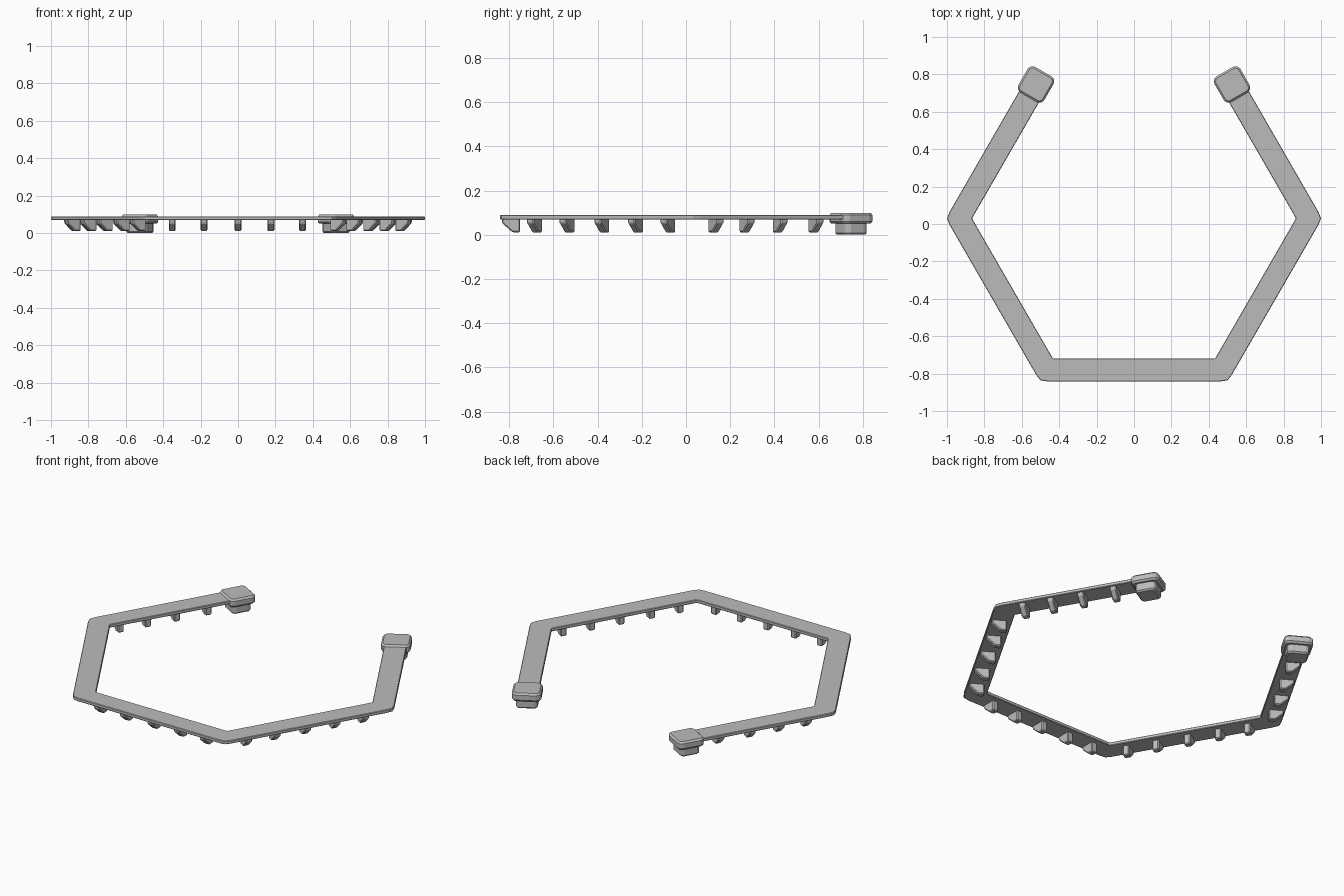
import bpy, bmesh
from math import radians, sin, cos
from mathutils import Matrix, Vector

cube = bpy.data.objects.get("Cube")
if cube:
    bpy.data.objects.remove(cube)

gray = bpy.data.materials.new("plain gray")
gray.use_nodes = True
gray.diffuse_color = (0.5, 0.5, 0.5, 1)
gray.node_tree.nodes["Principled BSDF"].inputs["Base Color"].default_value = gray.diffuse_color

CENTRE = Vector((0, 0.03, 0))
MID_RADIUS = 0.812


def polar(radius, degrees):
    a = radians(degrees)
    return CENTRE + Vector((radius * cos(a), radius * sin(a), 0))


def prism(name, outline, direction, bevel, matrix=Matrix()):
    """Extrude a closed outline along a direction and chamfer its sharp edges."""
    bm = bmesh.new()
    face = bm.faces.new([bm.verts.new(p) for p in outline])
    top = bmesh.ops.extrude_face_region(bm, geom=[face])["geom"]
    bmesh.ops.translate(bm, vec=direction,
                        verts=[g for g in top if isinstance(g, bmesh.types.BMVert)])
    bmesh.ops.recalc_face_normals(bm, faces=bm.faces)
    mesh = bpy.data.meshes.new(name)
    bm.to_mesh(mesh)
    bm.free()
    mesh.materials.append(gray)
    obj = bpy.data.objects.new(name, mesh)
    obj.matrix_world = matrix
    bpy.context.collection.objects.link(obj)
    mod = obj.modifiers.new("chamfer", "BEVEL")
    mod.width = bevel
    mod.segments = 1
    mod.limit_method = "ANGLE"
    mod.angle_limit = radians(40)


def arm_frame(degrees):
    """Local x runs clockwise along the arm, local y points outwards."""
    return Matrix.Translation(CENTRE) @ Matrix.Rotation(radians(degrees - 90), 4, "Z")


def chamfered_square(sx, sy, cut, z):
    x, y = sx / 2, sy / 2
    return [(x, y - cut, z), (x - cut, y, z), (cut - x, y, z), (-x, y - cut, z),
            (-x, cut - y, z), (cut - x, -y, z), (x - cut, -y, z), (x, cut - y, z)]


# Flat open hexagonal band with blunted outer corners
END = 0.36
left_end, right_end = arm_frame(30), arm_frame(150)
outline = [left_end @ Vector((-END, 0.872, 0))]
for corner in (0, -60, -120, -180):
    outline += [polar(0.987, corner + 2), polar(1.0, corner), polar(0.987, corner - 2)]
outline += [right_end @ Vector((END, 0.872, 0)), right_end @ Vector((END, 0.75, 0))]
outline += [polar(0.866, corner) for corner in (-180, -120, -60, 0)]
outline.append(left_end @ Vector((-END, 0.75, 0)))
prism("band", [p + Vector((0, 0, 0.069)) for p in outline], (0, 0, 0.02), 0.003)

# Clip feet under every arm: slanted outside, upright inside
PROFILE = [(0.862, 0.075), (0.862, 0.053), (0.815, 0.011), (0.781, 0.011), (0.781, 0.075)]
WIDTH = 0.036
FULL = (-0.352, -0.182, 0, 0.176, 0.345)
SHORT = (-0.352, -0.19, -0.017, 0.17)


def clips(name, degrees, offsets, side):
    for i, s in enumerate(offsets, 1):
        x = s * side - WIDTH / 2
        prism(f"{name}_clip_{i}", [(x, r, z) for r, z in PROFILE],
              (WIDTH, 0, 0), 0.005, arm_frame(degrees))


clips("front", -90, FULL, -1)
clips("left_front", -30, FULL, -1)
clips("right_front", 210, FULL, 1)
clips("left_back", 30, SHORT, -1)
clips("right_back", 150, SHORT, 1)

# Connector heads on the two open ends: wide cap above a narrower plug
for side, degrees, sign in (("left", 30, -1), ("right", 150, 1)):
    place = arm_frame(degrees) @ Matrix.Translation((sign * 0.358, MID_RADIUS, 0))
    prism(f"{side}_end_cap", chamfered_square(0.158, 0.16, 0.018, 0.05),
          (0, 0, 0.049), 0.01, place)
    prism(f"{side}_end_plug", chamfered_square(0.115, 0.12, 0.014, 0),
          (0, 0, 0.06), 0.008, place)
